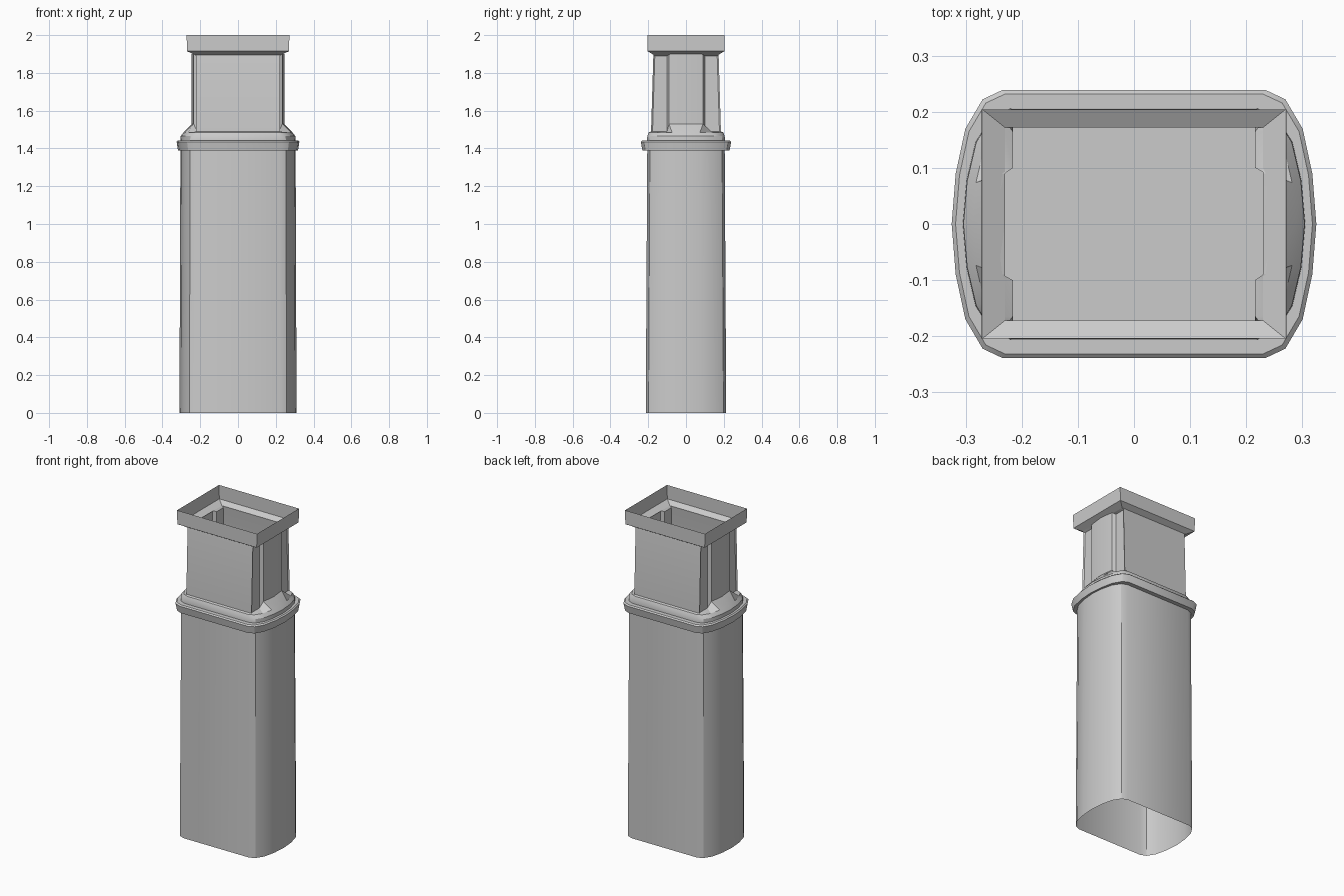
import bpy, bmesh, math

if "Cube" in bpy.data.objects:
    bpy.data.objects.remove(bpy.data.objects["Cube"])


def mirror_ring(quad, tip):
    """Full clockwise ring from one quadrant of (x, y, z) points plus the point on the x axis."""
    tx, tz = tip
    half = quad + [(tx, 0, tz)] + [(x, -y, z) for x, y, z in reversed(quad)]
    return half + [(-x, -y, z) for x, y, z in half]


def oval(a, b, z):
    """Flat front and back with faceted bowed ends."""
    shape = [(0.72, 1), (0.83, 0.93), (0.925, 0.71), (0.978, 0.375)]
    return mirror_ring([(a * u, b * v, z) for u, v in shape], (a, z))


def neck(y, z_col, z_mid):
    """Neck outline: recessed corner columns and a bowed middle panel."""
    return mirror_ring([(0.222, y, z_col), (0.216, y - 0.008, z_col),
                        (0.216, 0.10, z_col), (0.235, 0.09, z_mid)], (0.245, z_mid))


def rect(a, b, z):
    return [(a, b, z), (a, -b, z), (-a, -b, z), (-a, b, z)]


def loft(name, rings, fill=False, angle=30):
    bm = bmesh.new()
    loops = [[bm.verts.new(p) for p in r] for r in rings]
    for lo, hi in zip(loops, loops[1:]):
        n = len(lo)
        for i in range(n):
            j = (i + 1) % n
            bm.faces.new((lo[i], hi[i], hi[j], lo[j]))
    if fill:
        bm.faces.new(reversed(loops[0]))
    me = bpy.data.meshes.new(name)
    bm.to_mesh(me)
    bm.free()
    ob = bpy.data.objects.new(name, me)
    bpy.context.collection.objects.link(ob)
    bpy.ops.object.select_all(action='DESELECT')
    ob.select_set(True)
    bpy.context.view_layer.objects.active = ob
    bpy.ops.object.shade_smooth_by_angle(angle=math.radians(angle))
    return ob


# Long sleeve, open at the bottom
loft("body_sleeve", [oval(0.31, 0.213, 0), oval(0.305, 0.205, 1.40)])

# Overhanging collar and stepped ring
loft("collar", [oval(0.305, 0.205, 1.39), oval(0.318, 0.231, 1.39), oval(0.325, 0.239, 1.435),
                oval(0.318, 0.232, 1.442), oval(0.305, 0.206, 1.442)])

# Shoulder and neck, closing into the rim opening
top_edge = mirror_ring([(0.23, 0.172, 1.896), (0.23, 0.165, 1.896),
                        (0.23, 0.10, 1.896), (0.23, 0.09, 1.896)], (0.23, 1.896))
loft("neck", [oval(0.305, 0.206, 1.442), oval(0.304, 0.205, 1.465), oval(0.288, 0.197, 1.485),
              neck(0.185, 1.49, 1.53), neck(0.173, 1.89, 1.90), top_edge])

# Inner floor that closes the sleeve under the neck
loft("inner_floor", [oval(0.304, 0.205, 1.44)], fill=True)

# Rectangular open rim with a sloped underside
loft("top_rim", [rect(0.23, 0.172, 1.896), rect(0.27, 0.204, 1.915), rect(0.272, 0.204, 2.0)], angle=10)
